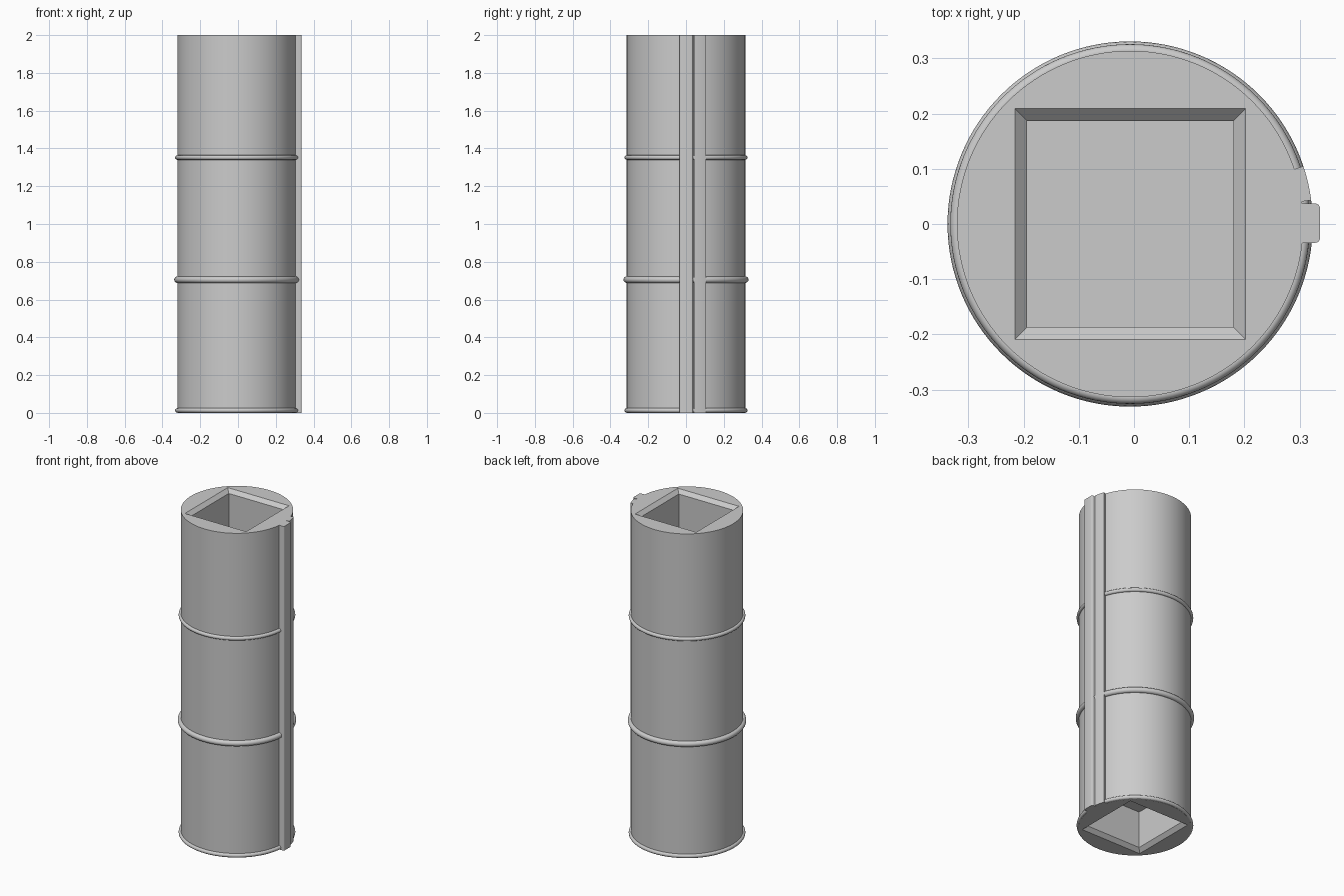
import bpy, bmesh, math

CX, RADIUS, HEIGHT = -0.007, 0.314, 2.0

if "Cube" in bpy.data.objects:
    bpy.data.objects.remove(bpy.data.objects["Cube"], do_unlink=True)

grey = bpy.data.materials.new("plain grey")
grey.use_nodes = True
colour = (0.6, 0.6, 0.6, 1)
grey.diffuse_color = colour
grey.node_tree.nodes["Principled BSDF"].inputs["Base Color"].default_value = colour


def make(name, bm):
    bmesh.ops.recalc_face_normals(bm, faces=bm.faces)
    mesh = bpy.data.meshes.new(name)
    bm.to_mesh(mesh)
    bm.free()
    mesh.materials.append(grey)
    obj = bpy.data.objects.new(name, mesh)
    bpy.context.collection.objects.link(obj)
    return obj


def select(obj):
    bpy.ops.object.select_all(action='DESELECT')
    obj.select_set(True)
    bpy.context.view_layer.objects.active = obj


def smooth(obj):
    select(obj)
    bpy.ops.object.shade_smooth_by_angle(angle=math.radians(35))


def loft(name, sections):
    """Join equal outlines, given as (points, z), into a closed solid."""
    bm = bmesh.new()
    rings = [[bm.verts.new((x, y, z)) for x, y in pts] for pts, z in sections]
    for low, high in zip(rings, rings[1:]):
        for i in range(len(low)):
            j = (i + 1) % len(low)
            bm.faces.new((low[i], low[j], high[j], high[i]))
    bm.faces.new(rings[0])
    bm.faces.new(rings[-1])
    return make(name, bm)


def arc(radius, start, end, steps):
    angles = [start + (end - start) * i / steps for i in range(steps + 1)]
    return [(CX + radius * math.cos(a), radius * math.sin(a)) for a in angles]


def square(half):
    return [(CX + half * sx, half * sy) for sx, sy in ((-1, -1), (1, -1), (1, 1), (-1, 1))]


# Cylinder with a chamfered square socket in each end
circle = arc(RADIUS, 0, math.tau, 128)[:-1]
body = loft("cylinder_body", [(circle, 0), (circle, HEIGHT)])
for end, inward in ((0, 1), (HEIGHT, -1)):
    cutter = loft("socket_cutter", [(square(0.231), end - inward * 0.022),
                                    (square(0.187), end + inward * 0.022),
                                    (square(0.187), end + inward * 0.25)])
    cutter.hide_render = True
    cut = body.modifiers.new("socket", 'BOOLEAN')
    cut.operation, cut.solver, cut.object = 'DIFFERENCE', 'EXACT', cutter
    select(body)
    bpy.ops.object.modifier_apply(modifier=cut.name)
    bpy.data.objects.remove(cutter, do_unlink=True)
smooth(body)

# Raised rings around the cylinder
for name, z, major, minor in (("base_ring", 0.013, 0.314, 0.012),
                              ("lower_ring", 0.705, 0.314, 0.017),
                              ("upper_ring", 1.352, 0.314, 0.012)):
    bpy.ops.mesh.primitive_torus_add(location=(CX, 0, z), major_radius=major, minor_radius=minor,
                                     major_segments=128, minor_segments=16)
    ring = bpy.context.object
    ring.name = name
    ring.data.materials.append(grey)
    smooth(ring)

# Curved seam flap beside the rail
start, end = math.asin(0.043 / 0.331), math.asin(0.105 / 0.331)
flap_outline = arc(0.331, start, end, 8) + arc(0.300, end, start, 8)
smooth(loft("seam_flap", [(flap_outline, 0), (flap_outline, HEIGHT)]))

# Upright rail with rounded outer corners
corner = 0.008
rail = [(0.29, -0.034)]
for y, first in ((-0.034 + corner, -90), (0.037 - corner, 0)):
    for step in range(5):
        a = math.radians(first + step * 22.5)
        rail.append((0.337 - corner + corner * math.cos(a), y + corner * math.sin(a)))
rail.append((0.29, 0.037))
smooth(loft("upright_rail", [(rail, 0), (rail, HEIGHT)]))
